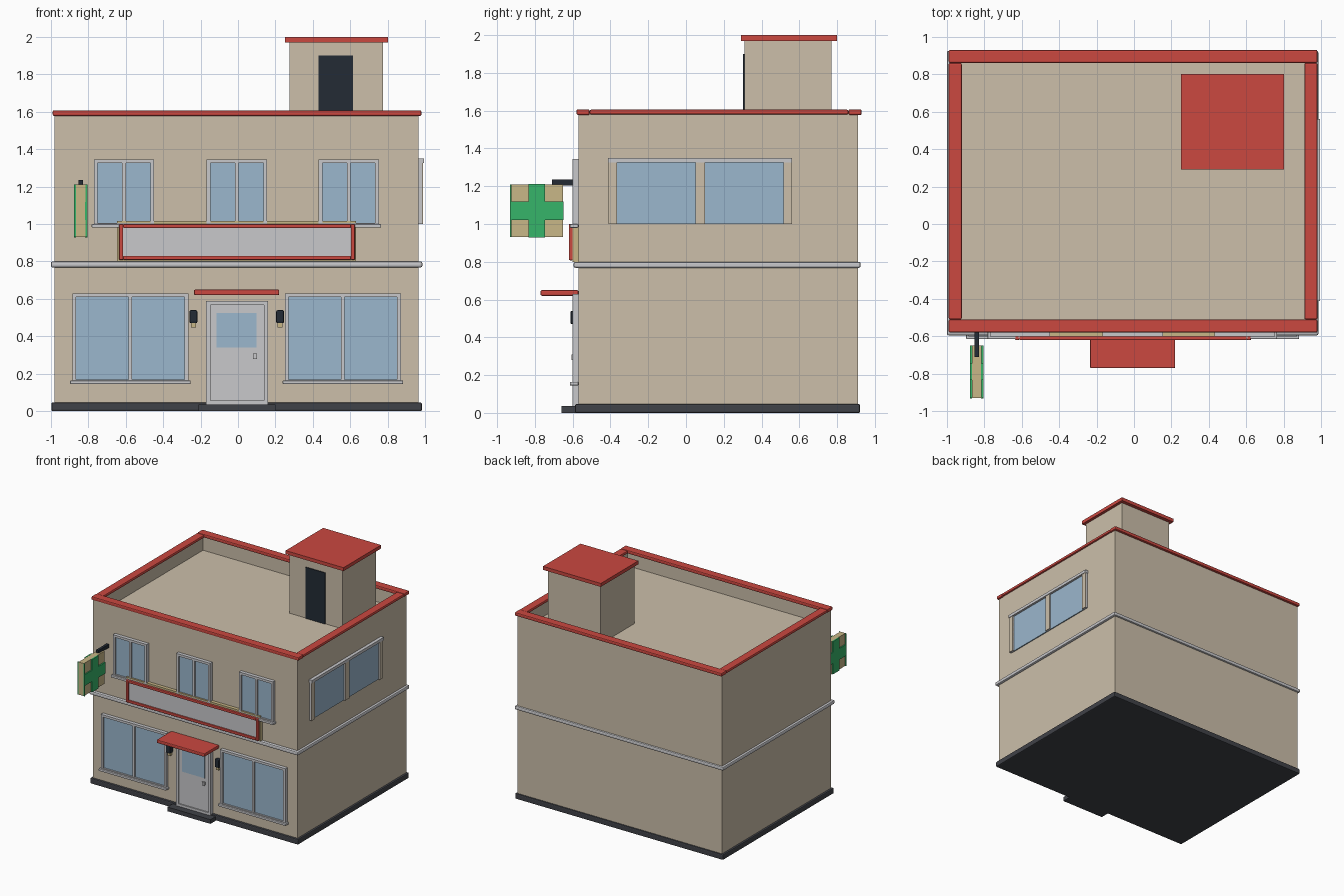
import bpy
import bmesh
from mathutils import Matrix, Vector

cube = bpy.data.objects.get("Cube")
if cube:
    bpy.data.objects.remove(cube, do_unlink=True)


def material(name, r, g, b):
    """Flat material from 8-bit sRGB values."""
    col = [((c / 255 + 0.055) / 1.055) ** 2.4 for c in (r, g, b)] + [1]
    m = bpy.data.materials.new(name)
    m.use_nodes = True
    m.diffuse_color = col
    m.node_tree.nodes["Principled BSDF"].inputs["Base Color"].default_value = col
    return m


WALL = material("beige wall", 204, 191, 170)
RED = material("red trim", 203, 72, 64)
TRIM = material("light grey trim", 200, 200, 203)
GLASS = material("blue glass", 155, 183, 205)
PLINTH = material("charcoal plinth", 64, 66, 72)
DARK = material("dark metal", 35, 43, 53)
TAN = material("tan board", 200, 183, 135)
GREEN = material("green sign", 54, 181, 106)


def boxes(name, mat, *spans, bevel=0.0):
    """One object from boxes given as (x0, x1, y0, y1, z0, z1)."""
    bm = bmesh.new()
    for x0, x1, y0, y1, z0, z1 in spans:
        mid = Vector((x0 + x1, y0 + y1, z0 + z1)) / 2
        size = Vector((x1 - x0, y1 - y0, z1 - z0))
        bmesh.ops.create_cube(bm, size=1, matrix=Matrix.Translation(mid) @ Matrix.Diagonal(size).to_4x4())
    mesh = bpy.data.meshes.new(name)
    bm.to_mesh(mesh)
    bm.free()
    mesh.materials.append(mat)
    ob = bpy.data.objects.new(name, mesh)
    bpy.context.scene.collection.objects.link(ob)
    if bevel:
        mod = ob.modifiers.new("rounded edges", "BEVEL")
        mod.width = bevel
        mod.segments = 2
    return ob


def border(x0, x1, y0, y1, z0, z1, t):
    """Four bars of a rectangular frame facing the front."""
    return [(x0, x0 + t, y0, y1, z0, z1), (x1 - t, x1, y0, y1, z0, z1),
            (x0 + t, x1 - t, y0, y1, z0, z0 + t), (x0 + t, x1 - t, y0, y1, z1 - t, z1)]


def front_window(name, x0, x1, z0, z1):
    mid = (x0 + x1) / 2
    boxes(name + "_frame", TRIM, *border(x0, x1, -0.6, FRONT, z0, z1, 0.02),
          (mid - 0.01, mid + 0.01, -0.597, FRONT, z0 + 0.02, z1 - 0.02))
    boxes(name + "_glass", GLASS, (x0 + 0.02, x1 - 0.02, -0.585, FRONT, z0 + 0.02, z1 - 0.02))
    boxes(name + "_sill", TRIM, (x0 - 0.012, x1 + 0.012, -0.615, FRONT, z0 - 0.005, z0 + 0.014), bevel=0.005)


LEFT, RIGHT, FRONT, BACK = 0.965, -0.98, -0.57, 0.91

# Main body with a sunken roof behind the parapet
body = boxes("building_body", WALL, (RIGHT, LEFT, FRONT, BACK, 0.02, 1.59))
bm = bmesh.new()
bm.from_mesh(body.data)
bm.faces.ensure_lookup_table()
roof = max(bm.faces, key=lambda f: f.calc_center_median().z)
bmesh.ops.inset_region(bm, faces=[roof], thickness=0.05)
walls = bmesh.ops.extrude_discrete_faces(bm, faces=[roof])["faces"]
bmesh.ops.translate(bm, verts=walls[0].verts, vec=(0, 0, -0.13))
bm.to_mesh(body.data)
bm.free()

# Parapet cap, floor band, plinth and step
boxes("parapet_cap", RED, (-0.99, 0.98, -0.58, -0.51, 1.577, 1.607),
      (-0.99, 0.98, 0.86, 0.93, 1.577, 1.607),
      (-0.99, -0.92, -0.51, 0.86, 1.58, 1.605),
      (0.91, 0.98, -0.51, 0.86, 1.58, 1.605), bevel=0.008)
boxes("floor_band", TRIM, (-1, 0.985, -0.595, 0.925, 0.768, 0.8), bevel=0.01)
boxes("plinth", PLINTH, (-0.997, 0.982, -0.588, 0.922, 0, 0.047), bevel=0.008)
boxes("door_step", PLINTH, (-0.21, 0.2, -0.66, -0.57, 0, 0.036))

# Roof stair tower
boxes("tower_walls", WALL, (0.275, 0.775, 0.31, 0.77, 1.45, 1.975))
boxes("tower_cap", RED, (0.25, 0.8, 0.29, 0.8, 1.97, 2))
boxes("tower_door", DARK, (0.43, 0.615, 0.303, 0.32, 1.46, 1.9))

# Front windows
for side, x in (("right", -0.885), ("left", 0.25)):
    front_window("shop_window_" + side, x, x + 0.62, 0.15, 0.63)
for side, x in (("right", -0.77), ("middle", -0.167), ("left", 0.43)):
    front_window("upper_window_" + side, x, x + 0.322, 0.985, 1.345)

# Wide window on the left wall
posts = [(-0.41, -0.365), (0.05, 0.1), (0.515, 0.56)]
boxes("side_window_posts", TRIM, *[(LEFT, 0.983, a, b, 1, 1.33) for a, b in posts])
boxes("side_window_post_faces", WALL, *[(0.982, 0.988, a, b, 1, 1.33) for a, b in posts])
boxes("side_window_lintel", TRIM, (LEFT, 0.993, -0.412, 0.562, 1.325, 1.35))
boxes("side_window_glass", GLASS, (LEFT - 0.01, 0.974, -0.365, 0.515, 1, 1.325))

# Entrance door
boxes("door_frame", TRIM, *border(-0.17, 0.16, -0.6, FRONT, 0.035, 0.59, 0.022))
boxes("door_panel", TRIM, (-0.15, 0.14, -0.59, FRONT, 0.035, 0.57))
boxes("door_glass", GLASS, (-0.115, 0.1, -0.595, -0.585, 0.34, 0.525))
boxes("door_handle", TRIM, (0.08, 0.102, -0.605, -0.585, 0.28, 0.308))
boxes("door_canopy", RED, (-0.235, 0.22, -0.77, FRONT, 0.62, 0.65), bevel=0.007)

# Wall lamps
for side, x in (("right", -0.238), ("left", 0.225)):
    boxes("lamp_body_" + side, DARK, (x - 0.021, x + 0.021, -0.612, FRONT, 0.47, 0.54), bevel=0.008)
    boxes("lamp_bulb_" + side, TAN, (x - 0.013, x + 0.013, -0.602, -0.575, 0.447, 0.475))

# Blank shop sign
boxes("sign_backing", TAN, (-0.645, 0.63, -0.6, FRONT, 0.8, 1.015))
boxes("sign_panel", TRIM, (-0.62, 0.61, -0.608, -0.598, 0.825, 0.985))
boxes("sign_border", RED, *border(-0.635, 0.625, -0.62, -0.598, 0.808, 1.0, 0.022), bevel=0.005)

# Projecting cross sign on a bracket
boxes("blade_board", TAN, (-0.865, -0.815, -0.93, -0.65, 0.93, 1.21))
for x in (-0.87, -0.81):
    boxes("blade_cross", GREEN, (x - 0.006, x + 0.006, -0.834, -0.746, 0.929, 1.211),
          (x - 0.006, x + 0.006, -0.931, -0.649, 1.022, 1.118))
    boxes("blade_front_edge", GREEN, (x - 0.005, x + 0.005, -0.932, -0.925, 0.93, 1.21))
boxes("blade_bracket", DARK, (-0.851, -0.829, -0.71, FRONT, 1.205, 1.235))
